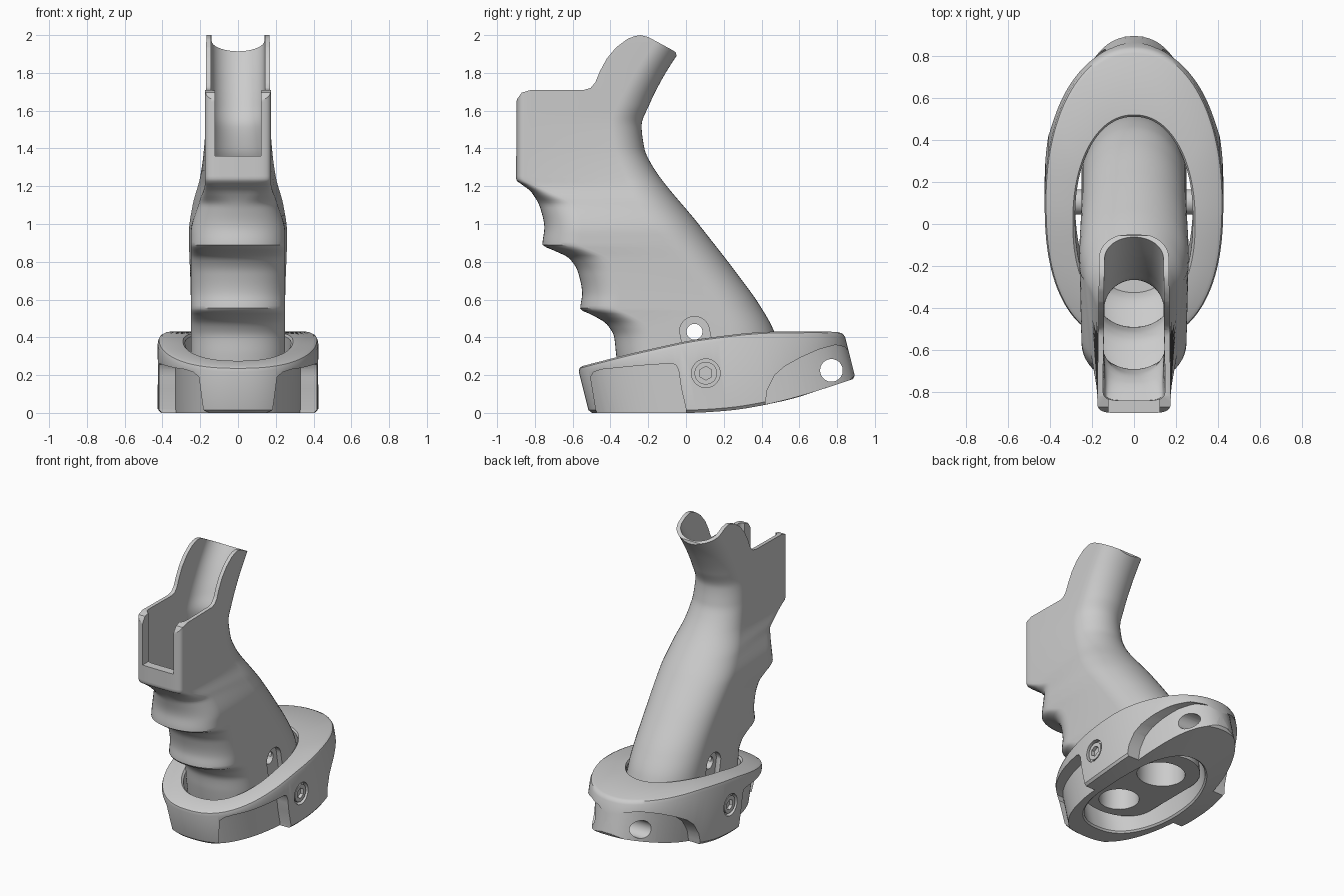
import bpy, bmesh
from math import sin, cos, pi, radians, hypot

if "Cube" in bpy.data.objects:
    bpy.data.objects.remove(bpy.data.objects["Cube"])


def curve(pts):
    """Smooth interpolation through (x, value) points without overshoot."""
    xs, ys = zip(*pts)
    d = [(ys[i + 1] - ys[i]) / (xs[i + 1] - xs[i]) for i in range(len(xs) - 1)]
    m = [d[0]] + [0 if a * b <= 0 else 2 * a * b / (a + b) for a, b in zip(d, d[1:])] + [d[-1]]

    def f(x):
        x = min(max(x, xs[0]), xs[-1])
        i = 0
        while i < len(xs) - 2 and x > xs[i + 1]:
            i += 1
        h = xs[i + 1] - xs[i]
        t = (x - xs[i]) / h
        return (ys[i] * (1 + 2 * t) * (1 - t) ** 2 + ys[i + 1] * t * t * (3 - 2 * t)
                + h * m[i] * t * (1 - t) ** 2 + h * m[i + 1] * t * t * (t - 1))
    return f


def loft(name, rings, wrap=False):
    bm = bmesh.new()
    vs = [[bm.verts.new(p) for p in r] for r in rings]
    n, k = len(rings), len(rings[0])
    for i in range(n if wrap else n - 1):
        a, b = vs[i], vs[(i + 1) % n]
        for j in range(k):
            bm.faces.new((a[j], a[(j + 1) % k], b[(j + 1) % k], b[j]))
    if not wrap:
        bm.faces.new(vs[0])
        bm.faces.new(vs[-1])
    bmesh.ops.recalc_face_normals(bm, faces=bm.faces[:])
    me = bpy.data.meshes.new(name)
    bm.to_mesh(me)
    bm.free()
    ob = bpy.data.objects.new(name, me)
    bpy.context.collection.objects.link(ob)
    return ob


def prism(name, pts, x0, x1):
    return loft(name, [[(x, y, z) for y, z in pts] for x in (x0, x1)])


def circle(cy, cz, r, n=32, dy=0, dz=0):
    """Circle in the side plane; its lower half can be shifted to make a slot."""
    out = []
    for i in range(n):
        a = 2 * pi * (i + 0.5) / n
        low = sin(a) < 0
        out.append((cy + r * cos(a) + dy * low, cz + r * sin(a) + dz * low))
    return out


def cut(ob, *cutters):
    for c in cutters:
        c.hide_render = True
        bpy.context.view_layer.objects.active = ob
        mod = ob.modifiers.new("cut", 'BOOLEAN')
        mod.operation, mod.solver, mod.object = 'DIFFERENCE', 'EXACT', c
        bpy.ops.object.modifier_apply(modifier=mod.name)
        bpy.data.objects.remove(c)


def smooth(ob, angle=35):
    bpy.ops.object.select_all(action='DESELECT')
    ob.select_set(True)
    bpy.context.view_layer.objects.active = ob
    bpy.ops.object.shade_smooth_by_angle(angle=radians(angle))


# Grip: front edge with finger grooves, back edge, widths and corner shapes by height
front = curve([(.12, -.34), (.31, -.37), (.40, -.38), (.47, -.42), (.52, -.50), (.55, -.56), (.63, -.55),
               (.74, -.57), (.82, -.62), (.86, -.70), (.89, -.76), (.98, -.75), (1.08, -.77),
               (1.17, -.82), (1.21, -.87), (1.235, -.90), (2.1, -.90)])
back = curve([(.12, .53), (.30, .505), (.434, .465), (.57, .39), (.757, .255), (.995, .07), (1.32, -.185),
              (1.40, -.22), (1.52, -.235), (1.63, -.195), (1.77, -.125), (1.89, -.05), (2.1, .10)])
width = curve([(.12, .25), (.6, .25), (.95, .26), (1.1, .24), (1.25, .20), (1.4, .18), (1.6, .168), (2.1, .165)])
front_w = curve([(.12, .25), (.6, .25), (.95, .25), (1.12, .205), (1.22, .175), (2.1, .175)])
front_d = curve([(.12, .2), (1.1, .2), (1.24, .08), (2.1, .08)])
front_n = curve([(.12, 2.1), (1.1, 2.1), (1.24, 5), (2.1, 5)])
back_d = curve([(.12, .27), (1.0, .25), (1.4, .17), (2.1, .16)])
thickness = curve([(.4, .05), (1.1, .05), (1.3, .03), (2.12, .025)])


def section(z, hollow=False):
    wall = thickness(z) if hollow else 0
    f, b = front(z) + (.06 if hollow else 0), back(z) - 1.1 * wall
    w, wf, df, db = width(z) - wall, front_w(z) - wall, front_d(z), back_d(z) - wall * .8
    n, half, m = front_n(z), [], 12
    for i in range(m + 1):
        a = pi / 2 * i / m
        half.append((w * sin(a), b - db + db * cos(a), z))
    for i in range(m + 1):
        a = pi / 2 * i / m
        half.append((wf * cos(a) ** (2 / n), f + df - df * sin(a) ** (2 / n), z))
    return half + [(-x, y, z) for x, y, z in half[-2:0:-1]]


def heights(z0, z1, n):
    return [z0 + (z1 - z0) * i / n for i in range(n + 1)]


grip = loft("grip", [section(z) for z in heights(.12, 2.08, 140)])
hollow = loft("hollow", [section(z, True) for z in heights(.42, 2.12, 90)])
opening = prism("opening", [(-1.1, 1.36), (-.7, 1.36), (-.7, 2.2), (-1.1, 2.2)], -.122, .122)
above = prism("above", [(-1.2, 2.5), (-1.2, 1.62), (-.902, 1.62), (-.895, 1.66), (-.87, 1.695), (-.82, 1.71),
                        (-.54, 1.71), (-.505, 1.72), (-.48, 1.75), (-.455, 1.81), (-.42, 1.875), (-.37, 1.935),
                        (-.31, 1.98), (-.27, 1.995), (-.24, 2.0), (-.2, 1.99), (-.08, 1.925), (-.055, 1.91),
                        (-.05, 1.89), (.3, 1.89), (.3, 2.5)], -.5, .5)
cut(grip, hollow, opening, above)

# Screw slots in the grip sides, cross hole, and pockets in the underside
for s in (1, -1):
    cut(grip, prism("slot", circle(.045, .43, .08, 32, .045, -.22), s * .215, s * .4))
cut(grip, prism("cross_hole", circle(.045, .43, .042), -1, 1))
for cy, rx, ry in ((-.15, .13, .13), (.27, .16, .15)):
    cut(grip, loft("pocket", [[(rx * cos(2 * pi * i / 32), cy + ry * sin(2 * pi * i / 32), z) for i in range(32)]
                              for z in (0, .36)]))
smooth(grip)

# Collar: egg-shaped ring leaning with the grip, curved top and underside
top = curve([(-.6, .235), (-.2, .335), (.1, .395), (.46, .43), (.7, .432), (.92, .418)])
bottom = curve([(-.6, 0), (0, 0), (.2, .01), (.5, .06), (.92, .19)])


def egg(a, cy, half_w, y_front, y_back):
    c, s = cos(a), sin(a)
    p = 2 / 2.15 if c > 0 else 2 / 2.4
    x = half_w * abs(s) ** p * (1 if s > 0 else -1)
    ry = y_back - cy if c > 0 else cy - y_front
    return x, cy + ry * abs(c) ** p * (1 if c > 0 else -1)


def lean(y, z):
    return y + (.3 - z) * .25


def outer_egg(a):
    return egg(a, .12, .425, -.588, .868)


def collar_section(a):
    xo, yo = outer_egg(a)
    xi, yi = egg(a, .05, .28, -.435, .54)
    length = hypot(xi - xo, yi - yo)
    r, out = .025, []
    # (distance from outer wall, edge curve, height offset)
    for d, edge, dz in ((0, bottom, .015), (0, top, -r), (.3 * r, top, -.3 * r), (r, top, 0),
                        (length - .012, top, 0), (length, top, -.012), (length, bottom, .012),
                        (length - .012, bottom, 0), (.015, bottom, 0)):
        x, y, z = xo + (xi - xo) * d / length, yo + (yi - yo) * d / length, .3
        for _ in range(4):
            z = edge(lean(y, z))
        z += dz
        out.append((x, lean(y, z), z))
    return out


N = 112
angles = [2 * pi * (i + .5) / N for i in range(N)]
collar = loft("collar", [collar_section(a) for a in angles], wrap=True)

# Scooped recesses at the front and rear of each side, open at the underside
front_scoop = [(-.505, .19), (-.49, .215), (-.45, .23), (-.25, .25), (-.08, .262), (-.055, .255),
               (-.04, .23), (-.025, .13), (0, .02), (0, -.05), (-.465, -.05)]
rear_scoop = [(.41, -.02), (.43, .12), (.47, .20), (.52, .245), (.60, .29), (.70, .335), (.79, .36),
              (.84, .35), (.865, .32), (.875, .27), (.90, .15), (.94, -.02)]
for pts, scale in ((front_scoop, .79), (rear_scoop, .77)):
    scoop = prism("scoop", pts, -.6, .6)
    core = loft("core", [[(outer_egg(a)[0] * scale, lean(outer_egg(a)[1], z), z) for a in angles]
                         for z in (-.2, .7)])
    cut(scoop, core)
    cut(collar, scoop)
cut(collar, prism("sling_hole", circle(.77, .225, .06), -1, 1))
for s in (1, -1):
    cut(collar, prism("counterbore", circle(.105, .21, .076), s * .395, s * .6))
smooth(collar)

# Socket screws joining collar and grip
for s, side in ((1, "right"), (-1, "left")):
    screw = prism("screw_" + side, circle(.105, .21, .06), s * .2, s * .418)
    cut(screw, prism("socket", circle(.105, .21, .036, 6), s * .39, s * .5))
    smooth(screw)
